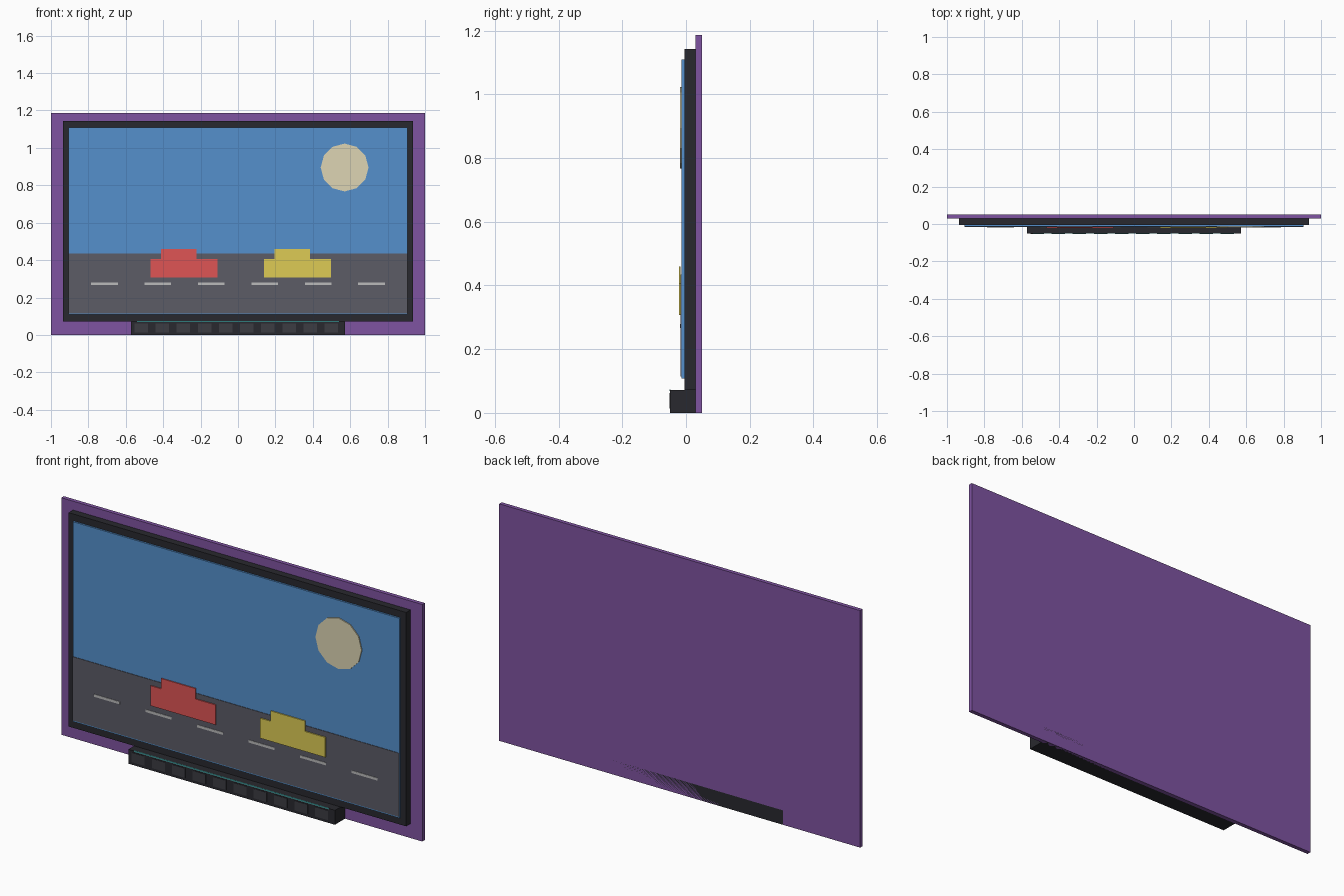
import bpy
import bmesh
from math import cos, sin, tau

if "Cube" in bpy.data.objects:
    bpy.data.objects.remove(bpy.data.objects["Cube"])


def material(name, r, g, b):
    # 0-255 display colour converted to linear
    m = bpy.data.materials.new(name)
    m.diffuse_color = tuple((c / 255) ** 2.2 for c in (r, g, b)) + (1,)
    m.use_nodes = True
    m.node_tree.nodes["Principled BSDF"].inputs["Base Color"].default_value = m.diffuse_color
    return m


PURPLE = material("purple", 126, 84, 160)
BLACK = material("black", 45, 45, 50)
TILE = material("dark_grey", 62, 62, 68)
SKY = material("sky_blue", 86, 143, 203)
ROAD = material("road_grey", 92, 92, 102)
WHITE = material("lane_white", 185, 185, 185)
CREAM = material("cream", 220, 212, 178)
RED = material("red", 222, 86, 86)
YELLOW = material("yellow", 220, 202, 86)
CYAN = material("cyan", 80, 190, 190)


def plate(name, outline, y0, y1, mat):
    """Extrude an (x, z) outline from y0 back to y1."""
    bm = bmesh.new()
    face = bm.faces.new([bm.verts.new((x, y0, z)) for x, z in outline])
    ext = bmesh.ops.extrude_face_region(bm, geom=[face], use_keep_orig=True)
    verts = [g for g in ext["geom"] if isinstance(g, bmesh.types.BMVert)]
    bmesh.ops.translate(bm, verts=verts, vec=(0, y1 - y0, 0))
    bmesh.ops.recalc_face_normals(bm, faces=bm.faces)
    mesh = bpy.data.meshes.new(name)
    bm.to_mesh(mesh)
    bm.free()
    mesh.materials.append(mat)
    obj = bpy.data.objects.new(name, mesh)
    bpy.context.collection.objects.link(obj)
    return obj


def box(name, x0, x1, y0, y1, z0, z1, mat):
    return plate(name, [(x0, z0), (x1, z0), (x1, z1), (x0, z1)], y0, y1, mat)


# Wall panel, television body and screen picture
box("back_panel", -1, 1, 0.03, 0.05, 0, 1.187, PURPLE)
box("screen_frame", -0.935, 0.935, -0.005, 0.03, 0.072, 1.143, BLACK)
box("screen_sky", -0.905, 0.905, -0.014, -0.005, 0.108, 1.109, SKY)
box("road", -0.905, 0.905, -0.0165, -0.014, 0.115, 0.434, ROAD)

# Sun
plate("sun", [(0.57 + 0.128 * cos(tau * i / 12), 0.895 + 0.128 * sin(tau * i / 12))
              for i in range(12)], -0.019, -0.014, CREAM)

# Lane dashes
for i in range(6):
    x = -0.714 + 0.2856 * i
    box(f"lane_dash_{i + 1}", x - 0.0715, x + 0.0715, -0.0185, -0.0165, 0.266, 0.279, WHITE)

# Cars: long body with a shorter cabin on top
for name, x, mat in (("red_car", -0.289, RED), ("yellow_car", 0.318, YELLOW)):
    box(name + "_body", x - 0.18, x + 0.18, -0.022, -0.0165, 0.307, 0.407, mat)
    box(name + "_cabin", x - 0.122, x + 0.068, -0.022, -0.0165, 0.407, 0.459, mat)

# Sound bar with grille tiles and light strip
box("sound_bar", -0.572, 0.572, -0.05, 0.05, 0, 0.072, BLACK)
for i in range(10):
    x = -0.518 + 0.113 * i
    box(f"grille_tile_{i + 1}", x - 0.036, x + 0.036, -0.0525, -0.05, 0.014, 0.062, TILE)
box("light_strip", -0.54, 0.54, -0.052, -0.048, 0.069, 0.074, CYAN)
